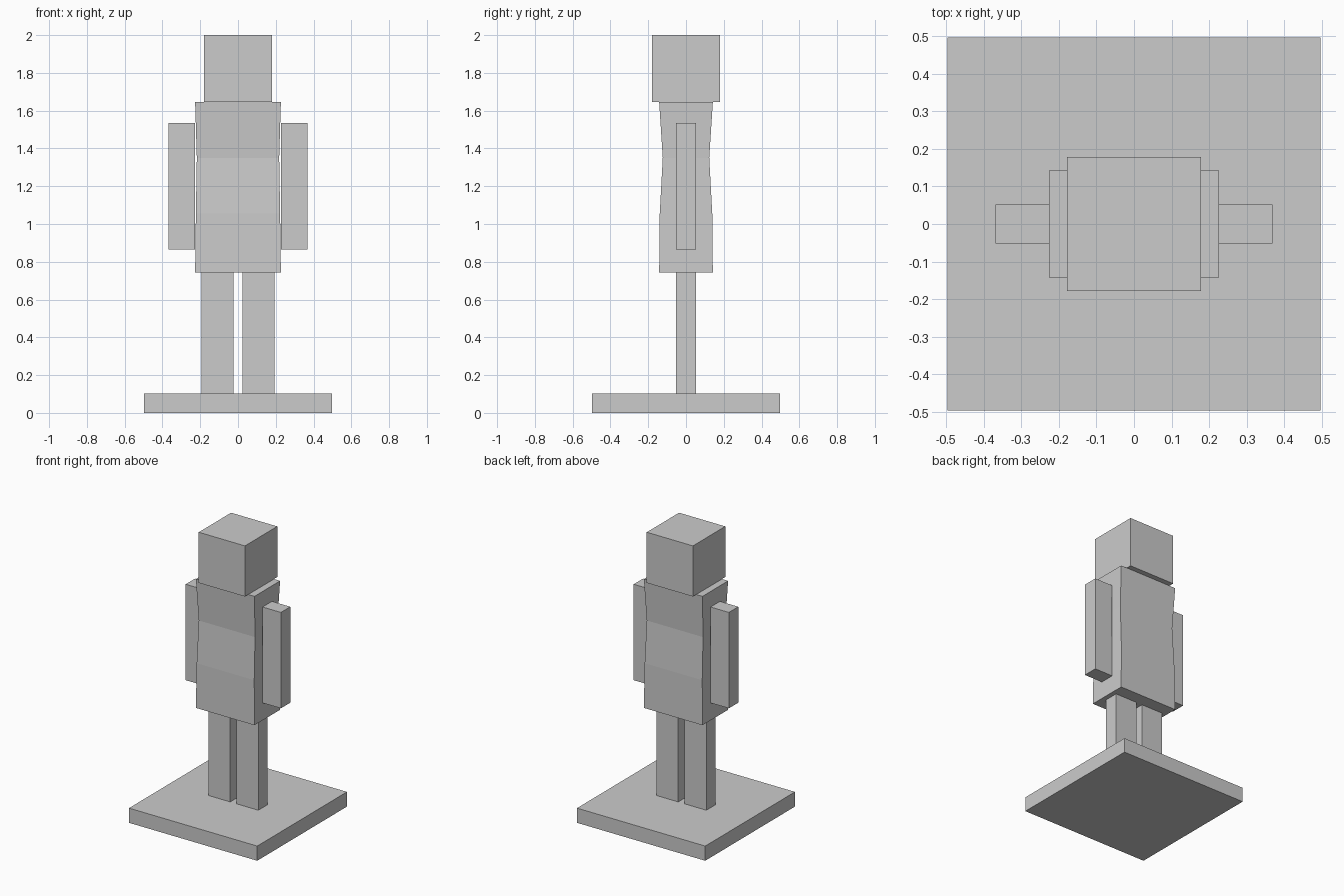
import bpy, bmesh

if "Cube" in bpy.data.objects:
    bpy.data.objects.remove(bpy.data.objects["Cube"])


def loft(name, rings):
    """Stack of centred rectangles: (centre_x, half_x, half_y, z), capped at both ends."""
    bm = bmesh.new()
    loops = [[bm.verts.new((cx + sx * hx, sy * hy, z))
              for sx, sy in ((-1, -1), (1, -1), (1, 1), (-1, 1))]
             for cx, hx, hy, z in rings]
    bm.faces.new(loops[0][::-1])
    bm.faces.new(loops[-1])
    for low, high in zip(loops, loops[1:]):
        for i in range(4):
            j = (i + 1) % 4
            bm.faces.new((low[i], low[j], high[j], high[i]))
    bmesh.ops.recalc_face_normals(bm, faces=bm.faces)
    mesh = bpy.data.meshes.new(name)
    bm.to_mesh(mesh)
    bm.free()
    obj = bpy.data.objects.new(name, mesh)
    bpy.context.collection.objects.link(obj)
    return obj


def box(name, x0, x1, half_y, z0, z1):
    cx, hx = (x0 + x1) / 2, (x1 - x0) / 2
    return loft(name, [(cx, hx, half_y, z0), (cx, hx, half_y, z1)])


# Square stand
box("base", -0.497, 0.497, 0.497, 0.0, 0.103)

# Torso, pinched at the chest
loft("torso", [(0, 0.227, 0.142, 0.742),
               (0, 0.223, 0.139, 1.055),
               (0, 0.218, 0.123, 1.35),
               (0, 0.227, 0.142, 1.645)])

# Cube head
box("head", -0.179, 0.179, 0.179, 1.645, 2.0)

# Mirrored limbs
for side, s in (("left", -1), ("right", 1)):
    box(f"{side}_arm", *sorted((s * 0.227, s * 0.369)), 0.052, 0.864, 1.536)
    box(f"{side}_leg", *sorted((s * 0.024, s * 0.194)), 0.052, 0.103, 0.742)
